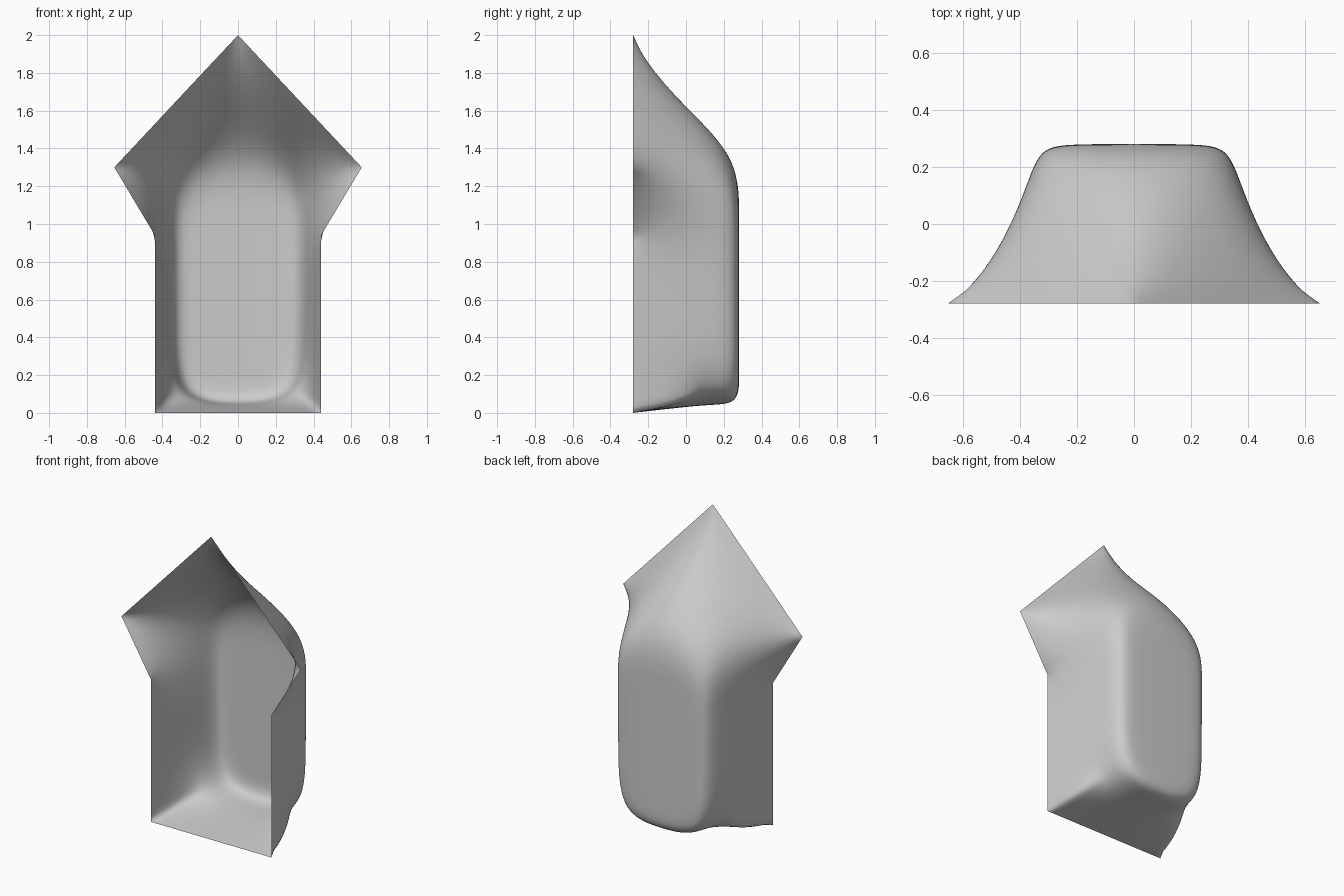
import bpy, bmesh

if "Cube" in bpy.data.objects:
    bpy.data.objects.remove(bpy.data.objects["Cube"])

# Half outlines (x, z) from the top peak down the right side to the bottom centre
RINGS = [
    (-0.28, [(0, 2.0), (0.3275, 1.65), (0.655, 1.3), (0.44, 0.94), (0.44, 0.5), (0.44, 0), (0, 0)]),
    (0.12, [(0, 1.54), (0.21, 1.46), (0.395, 1.27), (0.375, 0.96), (0.37, 0.5), (0.36, 0.07), (0, 0.035)]),
    (0.27, [(0, 1.33), (0.2, 1.28), (0.335, 1.15), (0.335, 0.9), (0.335, 0.5), (0.325, 0.06), (0, 0.035)]),
    (0.282, [(0, 1.1), (0.14, 1.07), (0.22, 1.0), (0.22, 0.82), (0.22, 0.5), (0.22, 0.17), (0, 0.16)]),
]

bm = bmesh.new()
crease_v = bm.verts.layers.float.new("crease_vert")
crease_e = bm.edges.layers.float.new("crease_edge")


def make_ring(y, half):
    mirrored = [(-x, z) for x, z in half[-2:0:-1]]
    return [bm.verts.new((x, y, z)) for x, z in half + mirrored]


# Walls: open front outline narrowing to the rounded back
rings = [make_ring(y, half) for y, half in RINGS]
n = len(rings[0])
for a, b in zip(rings, rings[1:]):
    for i in range(n):
        j = (i + 1) % n
        bm.faces.new((a[i], a[j], b[j], b[i]))

# Back panel closing the last ring
last = rings[-1]
bm.faces.new((last[0], last[1], last[11]))
for i in range(1, 5):
    bm.faces.new((last[i], last[i + 1], last[n - i - 1], last[n - i]))
bm.faces.new((last[5], last[6], last[7]))

# Sharp front corners, and floor edges that fade towards the back
for v in rings[0]:
    v[crease_v] = 1.0
for i in (5, 7):
    edge = bm.edges.get((rings[0][i], rings[1][i]))
    edge[crease_e] = 0.8

for f in bm.faces:
    f.smooth = True
mesh = bpy.data.meshes.new("open_shell")
bm.to_mesh(mesh)
bm.free()
shell = bpy.data.objects.new("open_shell", mesh)
bpy.context.collection.objects.link(shell)

sub = shell.modifiers.new("smooth_surface", 'SUBSURF')
sub.levels = 4
sub.render_levels = 4
